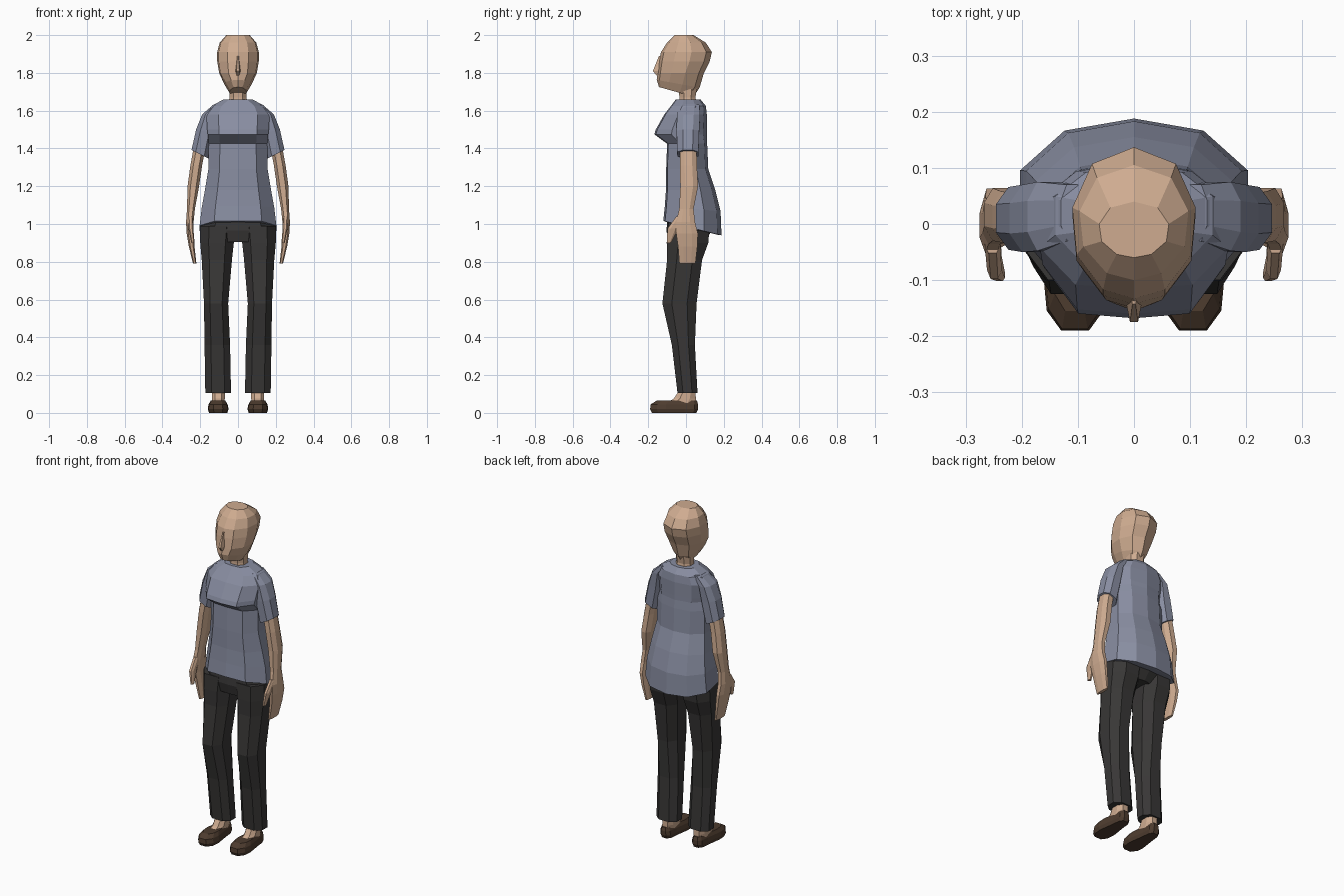
import bpy, bmesh


def material(name, rgb):
    m = bpy.data.materials.new(name)
    m.diffuse_color = (*rgb, 1)
    return m


SKIN = material("skin", (0.62, 0.41, 0.28))
SHIRT = material("shirt_cloth", (0.25, 0.27, 0.36))
PANTS = material("trouser_cloth", (0.04, 0.038, 0.037))
SHOE = material("shoe_leather", (0.075, 0.045, 0.028))


def both(half):
    """Close a half outline (front to back, +x side) by mirroring it."""
    return half + [(-x, y) for x, y in reversed(half) if x > 0]


# Unit cross-sections, stretched to each ring's box
BODY = both([(0, -1), (.62, -.94), (1, -.35), (1, .4), (.61, .86), (0, 1)])
HEAD = both([(0, -1), (.5, -.88), (.93, -.42), (1, .2), (.68, .78), (0, 1)])
LIMB = both([(.5, -1), (1, -.45), (1, .45), (.5, 1)])
FOOT = both([(.45, -1), (.92, -.72), (1, -.35), (.72, .45), (.62, .85), (.3, 1)])
BOX = both([(.4, -1), (1, 1)])


def loft(name, mat, outline, rings, side=1):
    """Skin rings of (z, x0, x1, y0, y1, slope along y, slope along x)."""
    bm = bmesh.new()
    loops = []
    for ring in rings:
        z, x0, x1, y0, y1, ty, tx = (tuple(ring) + (0, 0))[:7]
        cx, cy, rx, ry = (x0 + x1) / 2, (y0 + y1) / 2, (x1 - x0) / 2, (y1 - y0) / 2
        loops.append([bm.verts.new((side * (cx + rx * u), cy + ry * v,
                                    z + ty * (cy + ry * v) + tx * rx * u))
                      for u, v in outline])
    n = len(outline)
    for a, b in zip(loops, loops[1:]):
        for i in range(n):
            j = (i + 1) % n
            bm.faces.new((a[i], a[j], b[j], b[i]))
    bm.faces.new(loops[0])
    bm.faces.new(loops[-1])
    bmesh.ops.recalc_face_normals(bm, faces=bm.faces)
    me = bpy.data.meshes.new(name)
    bm.to_mesh(me)
    bm.free()
    me.materials.append(mat)
    ob = bpy.data.objects.new(name, me)
    bpy.context.collection.objects.link(ob)
    return ob


def centred(rows):
    return [(z, -w, w, *rest) for z, w, *rest in rows]


# Head, nose and neck
loft("head", SKIN, HEAD, centred([
    (1.685, .045, -.143, .04, -.28),
    (1.735, .072, -.155, .072, -.18),
    (1.80, .10, -.15, .095),
    (1.86, .11, -.143, .125),
    (1.91, .11, -.133, .137),
    (1.96, .097, -.10, .105),
    (2.0, .062, -.06, .04)]))
loft("nose", SKIN, BOX, centred([
    (1.785, .012, -.155, -.12),
    (1.81, .018, -.175, -.12),
    (1.89, .007, -.143, -.12)]))
loft("neck", SKIN, LIMB, centred([
    (1.60, .055, -.04, .065),
    (1.67, .045, -.035, .05),
    (1.74, .048, -.04, .06)]))

# Shirt body with bust, flared hem hanging lower at the back
loft("shirt", SHIRT, BODY, centred([
    (.985, .19, -.11, .172, -.25),
    (.987, .203, -.12, .188, -.25),
    (1.085, .192, -.112, .183, -.1),
    (1.18, .175, -.106, .155),
    (1.29, .157, -.105, .118),
    (1.425, .155, -.10, .112),
    (1.475, .16, -.168, .11),
    (1.50, .163, -.16, .11),
    (1.58, .168, -.115, .11),
    (1.625, .14, -.08, .105),
    (1.658, .08, -.055, .078)]))

# Trouser seat
loft("trouser_seat", PANTS, BODY, centred([
    (.905, .15, -.09, .09),
    (.965, .198, -.104, .14),
    (1.05, .188, -.095, .15)]))

for s, tag in ((1, "left"), (-1, "right")):
    # Sleeve
    loft(tag + "_sleeve", SHIRT, LIMB, [
        (1.37, .17, .235, -.035, .055, 0, .5),
        (1.37, .157, .246, -.046, .066, 0, .5),
        (1.49, .13, .222, -.05, .07, 0, .2),
        (1.58, .12, .19, -.048, .075),
        (1.632, .09, .13, -.03, .07)], s)
    # Arm running down into the palm and fingers
    loft(tag + "_arm", SKIN, LIMB, [
        (1.44, .165, .228, -.03, .055),
        (1.31, .19, .252, -.033, .058),
        (1.20, .206, .267, -.03, .064),
        (1.08, .228, .27, -.036, .04),
        (1.01, .235, .275, -.052, .048),
        (.95, .236, .272, -.052, .063),
        (.88, .23, .26, -.042, .06),
        (.79, .22, .238, -.035, .05)], s)
    # Thumb
    loft(tag + "_thumb", SKIN, LIMB, [
        (1.04, .238, .266, -.052, .0),
        (.975, .236, .262, -.098, -.04),
        (.90, .23, .247, -.102, -.08)], s)
    # Trouser leg
    loft(tag + "_trouser_leg", PANTS, LIMB, [
        (.99, .012, .2, -.10, .125),
        (.90, .022, .2, -.102, .118),
        (.81, .032, .192, -.10, .085),
        (.58, .052, .18, -.125, .056),
        (.36, .042, .177, -.075, .047),
        (.105, .037, .173, -.045, .061)], s)
    # Ankle and instep
    loft(tag + "_ankle", SKIN, LIMB, [
        (.045, .072, .138, -.12, .052),
        (.075, .07, .138, -.065, .052),
        (.14, .068, .137, -.022, .05)], s)
    # Slip-on shoe
    loft(tag + "_shoe", SHOE, FOOT, [
        (0, .057, .153, -.18, .055),
        (.02, .05, .16, -.19, .064),
        (.045, .055, .156, -.187, .064),
        (.065, .067, .144, -.155, .058)], s)
